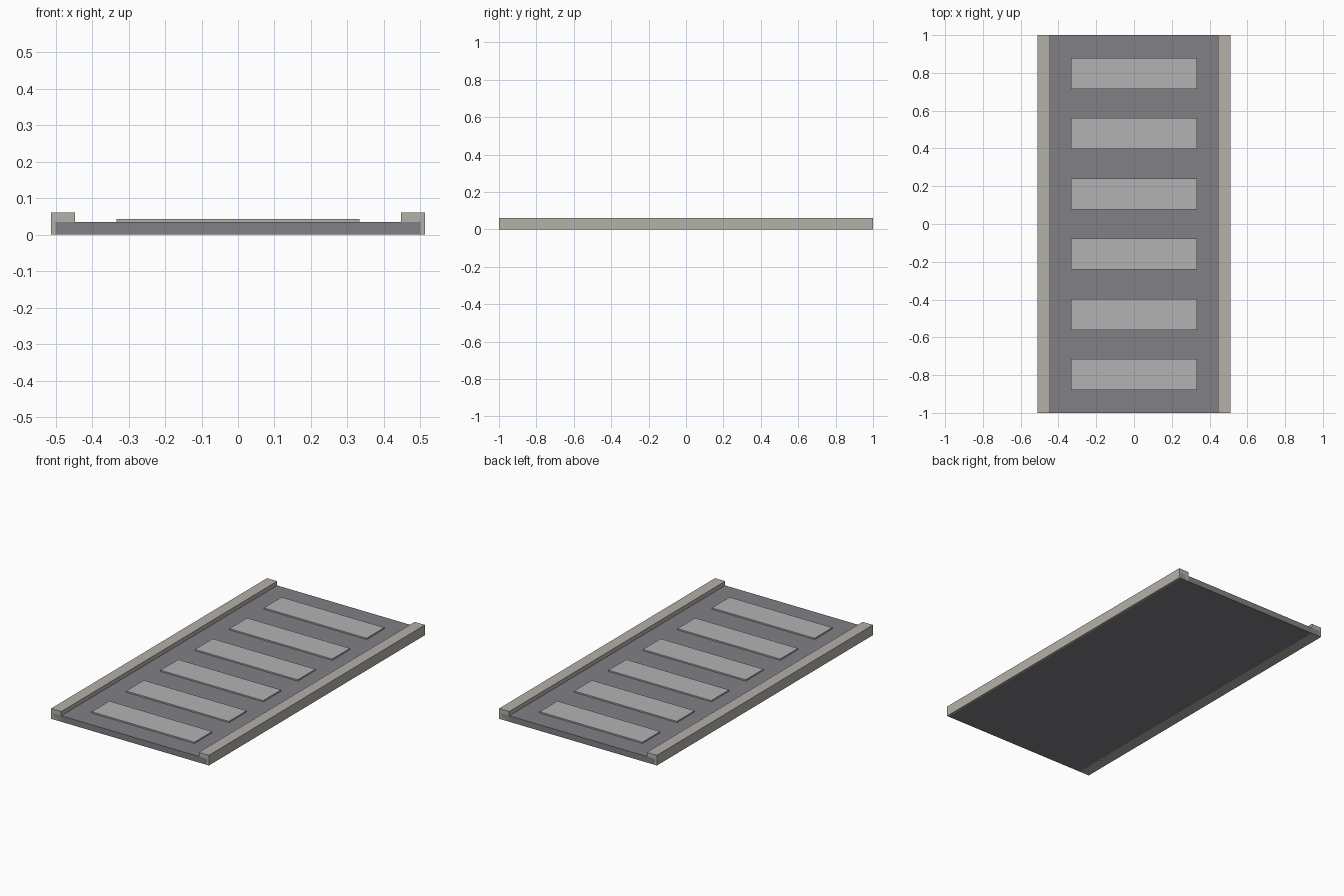
import bpy

if "Cube" in bpy.data.objects:
    bpy.data.objects.remove(bpy.data.objects["Cube"])


def material(name, rgb):
    mat = bpy.data.materials.new(name)
    mat.diffuse_color = (*rgb, 1.0)
    mat.use_nodes = True
    mat.node_tree.nodes["Principled BSDF"].inputs["Base Color"].default_value = mat.diffuse_color
    return mat


def box(name, x, y, z, mat):
    """Box spanning the given (min, max) ranges."""
    spans = (x, y, z)
    bpy.ops.mesh.primitive_cube_add(size=1, location=[(a + b) / 2 for a, b in spans])
    obj = bpy.context.object
    obj.name = name
    obj.scale = [b - a for a, b in spans]
    bpy.ops.object.transform_apply(location=False, rotation=False, scale=True)
    obj.data.materials.append(mat)
    return obj


asphalt = material("asphalt", (0.22, 0.22, 0.24))
concrete = material("concrete", (0.46, 0.44, 0.40))
paint = material("paint", (0.45, 0.45, 0.45))

# Road slab
box("road_slab", (-0.5, 0.5), (-1, 1), (0, 0.035), asphalt)

# Kerbs along both long sides
box("kerb_left", (-0.512, -0.446), (-1, 1), (0, 0.06), concrete)
box("kerb_right", (0.446, 0.512), (-1, 1), (0, 0.06), concrete)

# Raised crossing stripes
for i in range(6):
    y = -0.797 + i * 0.3188
    box(f"crossing_stripe_{i + 1}", (-0.333, 0.333), (y - 0.082, y + 0.082),
        (0.034, 0.043), paint)
